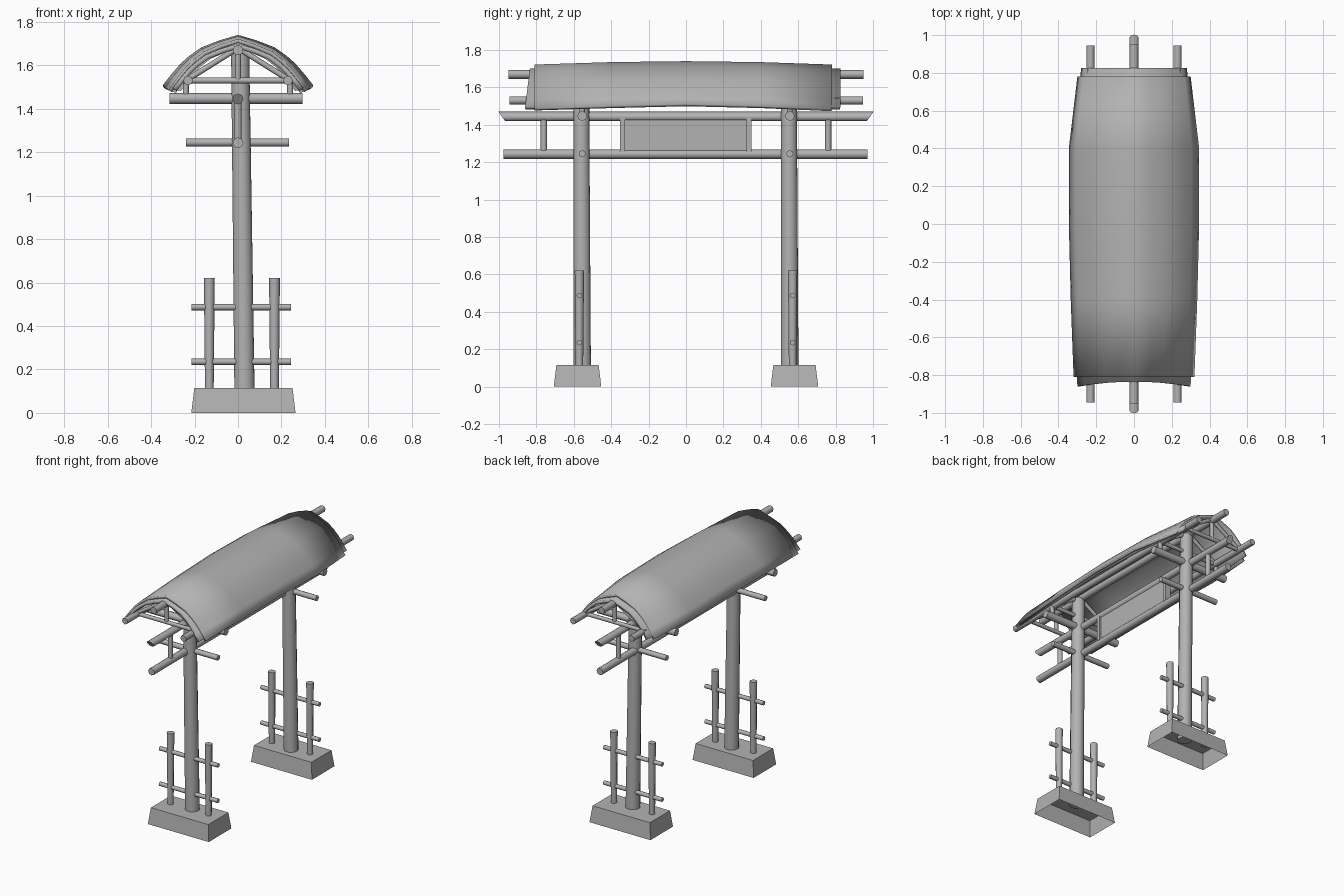
import bpy, bmesh, math
from mathutils import Vector

cube = bpy.data.objects.get("Cube")
if cube:
    bpy.data.objects.remove(cube, do_unlink=True)

GREY = (0.45, 0.45, 0.45, 1)
mat = bpy.data.materials.new("plain grey")
mat.use_nodes = True
mat.diffuse_color = GREY
mat.node_tree.nodes["Principled BSDF"].inputs["Base Color"].default_value = GREY


def finish(name, bm, smooth=50):
    bmesh.ops.recalc_face_normals(bm, faces=bm.faces)
    mesh = bpy.data.meshes.new(name)
    bm.to_mesh(mesh)
    bm.free()
    mesh.materials.append(mat)
    ob = bpy.data.objects.new(name, mesh)
    bpy.context.collection.objects.link(ob)
    bpy.ops.object.select_all(action='DESELECT')
    ob.select_set(True)
    bpy.context.view_layer.objects.active = ob
    if smooth:
        bpy.ops.object.shade_smooth_by_angle(angle=math.radians(smooth))
    return ob


def pole(name, a, b, r1, r2=None, sides=8, slant=0):
    """Round timber from a to b; slant pushes the upper edge of both ends outward."""
    a, b = Vector(a), Vector(b)
    axis = b - a
    bm = bmesh.new()
    bmesh.ops.create_cone(bm, cap_ends=True, segments=sides, radius1=r1,
                          radius2=r2 or r1, depth=axis.length)
    turn = axis.to_track_quat('Z', 'Y')
    mid = (a + b) / 2
    for v in bm.verts:
        end = 1 if v.co.z > 0 else -1
        v.co = turn @ v.co
        v.co += axis.normalized() * end * slant * v.co.z + mid
    return finish(name, bm)


def block(name, lo, hi, inset=0, open_bottom=False):
    """Box between two corners, optionally narrowed at the top."""
    lo, hi = Vector(lo), Vector(hi)
    bm = bmesh.new()
    bmesh.ops.create_cube(bm, size=1)
    for v in bm.verts:
        top = v.co.z > 0
        for i in range(3):
            side = 1 if v.co[i] > 0 else -1
            v.co[i] = (lo[i] + hi[i]) / 2 + side * (hi[i] - lo[i]) / 2
            if top and i < 2:
                v.co[i] -= side * inset
    if open_bottom:
        bm.normal_update()
        under = [f for f in bm.faces if f.normal.z < -0.9]
        bmesh.ops.delete(bm, geom=under, context='FACES_ONLY')
    return finish(name, bm, 0)


# Arched half profile: share of the half width, share of the rise
ARCH = [(0, 1), (.25, .89), (.49, .75), (.65, .58), (.77, .42), (.89, .21), (1, 0)]


def roof_sheet(name, rows, thick, flare=0):
    """Loft the arch along y; rows hold y, half width, ridge z, eave z."""
    profile = [(-x, h) for x, h in ARCH[:0:-1]] + ARCH
    bm = bmesh.new()
    grid = []
    for n, (y, w, ridge, eave) in enumerate(rows):
        push = -flare if n == 0 else 0
        grid.append([bm.verts.new((x * w, y + push * x * x, eave + h * (ridge - eave)))
                     for x, h in profile])
    for r, s in zip(grid, grid[1:]):
        for i in range(len(profile) - 1):
            bm.faces.new((r[i], r[i + 1], s[i + 1], s[i]))
    ob = finish(name, bm, 40)
    # Loft normals may face either way, so thicken towards the inside
    up = sum(p.normal.z for p in ob.data.polygons) > 0
    mod = ob.modifiers.new("thickness", 'SOLIDIFY')
    mod.thickness = thick
    mod.offset = -1 if up else 1
    return ob


# Roof covering and the slightly longer layer beneath it
roof_sheet("roof_cover", [(-.81, .32, 1.722, 1.487), (-.4, .335, 1.735, 1.50),
                          (0, .345, 1.74, 1.51), (.4, .345, 1.735, 1.50),
                          (.78, .30, 1.722, 1.483)], .018)
roof_sheet("roof_under_layer", [(-.835, .30, 1.70, 1.495), (-.4, .315, 1.715, 1.505),
                                (0, .325, 1.72, 1.515), (.4, .32, 1.715, 1.505),
                                (.825, .28, 1.70, 1.495)], .022, .025)

# Long timbers running front to back
pole("ridge_pole", (0, -.95, 1.67), (0, .95, 1.67), .024)
for side, label in ((-1, "right"), (1, "left")):
    pole(label + "_purlin", (side * .23, -.945, 1.53), (side * .23, .945, 1.53), .022)
pole("upper_beam", (0, -.985, 1.445), (0, .985, 1.445), .025, slant=.7)
pole("lower_beam", (0, -.975, 1.243), (0, .97, 1.243), .025)

# Sign panel with raised end frames
block("sign_panel", (-.012, -.34, 1.26), (.012, .335, 1.43))
for y in (-.34, .337):
    block("sign_frame", (-.022, y - .013, 1.255), (.022, y + .013, 1.435))

for end, label in ((-1, "front"), (1, "back")):
    y = end * .555
    # Hollow footing, main post and its cross beams
    block(label + "_footing", (-.215, end * .58 - .127, 0), (.265, end * .58 + .127, .115),
          .014, open_bottom=True)
    pole(label + "_post", (.03, y, .09), (.01, y - .005, 1.66), .048, .043, sides=12)
    pole(label + "_upper_cross_beam", (-.315, y, 1.447), (.297, y, 1.447), .026)
    pole(label + "_lower_cross_beam", (-.24, y, 1.245), (.235, y, 1.245), .019)
    # Hanging strut between the two long beams
    pole(label + "_beam_strut", (0, end * .76, 1.25), (0, end * .76, 1.44), .017)

    # Gable truss under the roof end, and a tie at the post
    g = end * .8
    pole(label + "_gable_tie", (-.25, g, 1.53), (.25, g, 1.53), .014)
    pole(label + "_king_post", (0, g, 1.53), (0, g, 1.67), .014)
    pole(label + "_post_tie", (-.24, y, 1.53), (.24, y, 1.53), .014)
    for side in (-1, 1):
        for place in (g, y):
            pole(label + "_rafter", (0, place, 1.68), (side * .24, place, 1.53), .013)
        pole(label + "_purlin_strut", (side * .24, y, 1.45), (side * .24, y, 1.53), .014)

    # Low fence through the post
    f = end * .57
    for x in (-.132, .168):
        pole(label + "_fence_post", (x, f, .1), (x, f, .622), .02, .025)
    for z in (.235, .487):
        pole(label + "_fence_rail", (-.215, f, z), (.245, f, z), .015)
